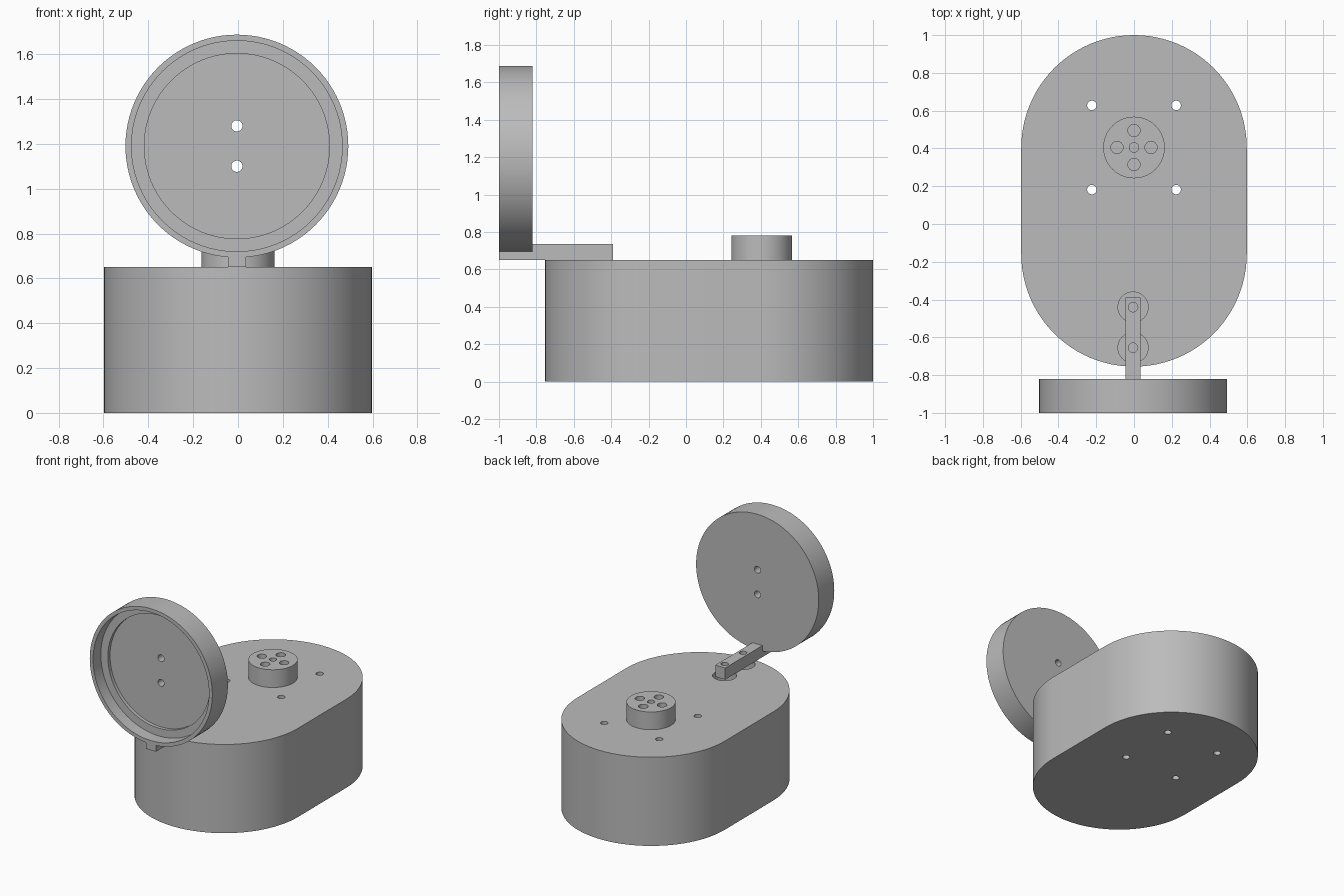
import bpy
import bmesh
import math
from mathutils import Matrix, Vector

cube = bpy.data.objects.get("Cube")
if cube:
    bpy.data.objects.remove(cube)

grey = bpy.data.materials.new("plain grey")
grey.use_nodes = True
colour = (0.5, 0.5, 0.5, 1)
grey.diffuse_color = colour
grey.node_tree.nodes["Principled BSDF"].inputs["Base Color"].default_value = colour

AXIS_X = -0.005     # shared centre line of the arm and dish
HUB_Y = 0.405


def finish(name, bm):
    mesh = bpy.data.meshes.new(name)
    bm.to_mesh(mesh)
    bm.free()
    obj = bpy.data.objects.new(name, mesh)
    bpy.context.collection.objects.link(obj)
    mesh.materials.append(grey)
    return obj


def cylinder(name, start, end, radius, sides=32):
    start, end = Vector(start), Vector(end)
    bm = bmesh.new()
    turn = (end - start).to_track_quat('Z', 'Y').to_matrix().to_4x4()
    bmesh.ops.create_cone(bm, cap_ends=True, segments=sides, radius1=radius,
                          radius2=radius, depth=(end - start).length,
                          matrix=Matrix.Translation((start + end) / 2) @ turn)
    return finish(name, bm)


def upright(name, x, y, bottom, top, radius, sides=32):
    return cylinder(name, (x, y, bottom), (x, y, top), radius, sides)


def cut(target, cutters):
    for cutter in cutters:
        cutter.hide_render = True
        mod = target.modifiers.new("cut", 'BOOLEAN')
        mod.operation = 'DIFFERENCE'
        mod.solver = 'EXACT'
        mod.object = cutter
        bpy.context.view_layer.objects.active = target
        bpy.ops.object.modifier_apply(modifier=mod.name)
        bpy.data.objects.remove(cutter)


def smooth(obj):
    bpy.ops.object.select_all(action='DESELECT')
    obj.select_set(True)
    bpy.context.view_layer.objects.active = obj
    bpy.ops.object.shade_smooth_by_angle(angle=math.radians(30))


# Body: a stadium outline pulled up
bm = bmesh.new()
radius, steps = 0.597, 48
outline = []
for centre_y, first in ((1 - radius, 0), (radius - 0.755, math.pi)):
    for i in range(steps + 1):
        a = first + math.pi * i / steps
        outline.append(bm.verts.new((radius * math.cos(a), centre_y + radius * math.sin(a), 0)))
base = bm.faces.new(outline)
wall = bmesh.ops.extrude_face_region(bm, geom=[base])
bmesh.ops.translate(bm, vec=(0, 0, 0.65),
                    verts=[v for v in wall["geom"] if isinstance(v, bmesh.types.BMVert)])
bmesh.ops.recalc_face_normals(bm, faces=bm.faces)
body = finish("body", bm)

# Four screw holes through the body, two round pockets under the arm
pin_rows = (-0.44, -0.655)
cut(body, [upright("screw_cutter", sx * 0.223, HUB_Y + sy * 0.223, -0.1, 0.8, 0.025)
           for sx in (-1, 1) for sy in (-1, 1)])
cut(body, [upright("pocket_cutter", AXIS_X, y, 0.55, 0.8, 0.08, 48) for y in pin_rows])
smooth(body)

# Hub with a centre hole and four holes around it
hub = upright("hub", 0, HUB_Y, 0.65, 0.78, 0.163, 64)
holes = [upright("hub_cutter", 0, HUB_Y, 0.66, 0.9, 0.025)]
for i in range(4):
    a = i * math.pi / 2
    holes.append(upright("hub_cutter", 0.09 * math.cos(a), HUB_Y + 0.09 * math.sin(a),
                         0.66, 0.9, 0.032))
cut(hub, holes)
smooth(hub)


# Dish: a disc facing forward with a stepped hollow
def along_y(name, front, back, radius, z=1.19, sides=96):
    return cylinder(name, (AXIS_X, front, z), (AXIS_X, back, z), radius, sides)


dish = along_y("dish", -1, -0.82, 0.497)
cut(dish, [along_y("hollow_cutter", -1.1, -0.91, 0.47),
           along_y("floor_cutter", -1.1, -0.885, 0.413)]
    + [along_y("hole_cutter", -1.1, -0.7, 0.025, z, 32) for z in (1.10, 1.28)])
smooth(dish)

# Arm: a square bar carrying the dish, trimmed where it meets it
bm = bmesh.new()
bmesh.ops.create_cube(bm, size=1, matrix=Matrix.Translation((AXIS_X, -0.695, 0.6925))
                      @ Matrix.Diagonal((0.08, 0.61, 0.085, 1)))
arm = finish("arm", bm)
cut(arm, [along_y("dish_cutter", -1.1, -0.82, 0.497)])
cut(arm, [upright("pin_cutter", AXIS_X, y, 0.6, 0.8, 0.025) for y in pin_rows])
smooth(arm)
